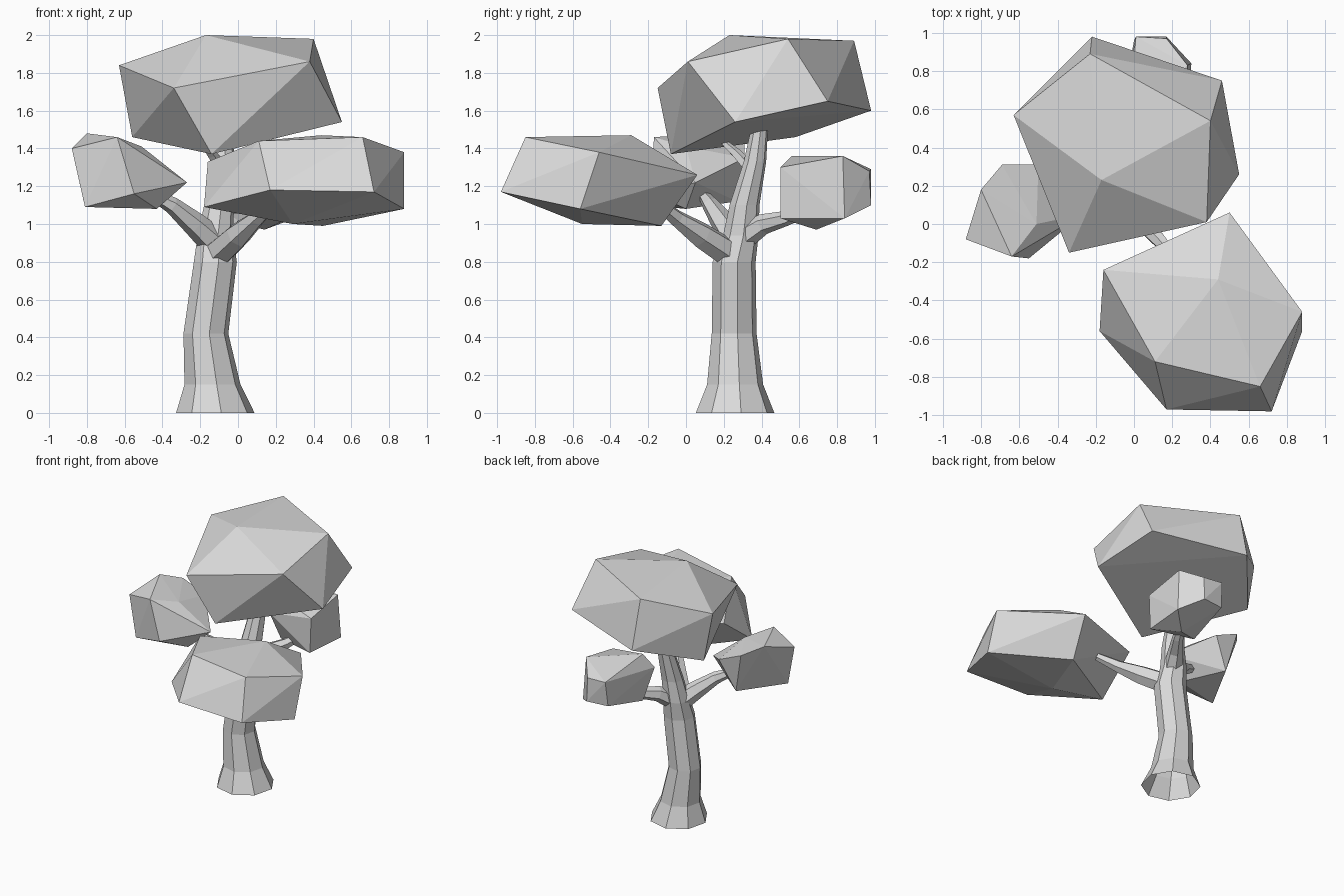
import bpy
import bmesh
from math import cos, sin, tau
from mathutils import Vector

default_cube = bpy.data.objects.get("Cube")
if default_cube:
    bpy.data.objects.remove(default_cube, do_unlink=True)

# One plain material for the whole tree
GREY = (0.7, 0.7, 0.7, 1.0)
grey = bpy.data.materials.new("light_grey")
grey.use_nodes = True
grey.diffuse_color = GREY
for node in grey.node_tree.nodes:
    if node.type == 'BSDF_PRINCIPLED':
        node.inputs["Base Color"].default_value = GREY


def finish(bm, name):
    """Turn a bmesh into a flat-shaded named object."""
    bmesh.ops.recalc_face_normals(bm, faces=bm.faces)
    mesh = bpy.data.meshes.new(name)
    bm.to_mesh(mesh)
    bm.free()
    mesh.materials.append(grey)
    obj = bpy.data.objects.new(name, mesh)
    bpy.context.collection.objects.link(obj)
    return obj


def limb(name, path, sides, level=False, cap_start=True):
    """Loft rings along (position, radius) stations; level keeps rings horizontal."""
    bm = bmesh.new()
    points = [Vector(position) for position, radius in path]
    rings = []
    for i, (position, radius) in enumerate(path):
        before, after = points[max(i - 1, 0)], points[min(i + 1, len(points) - 1)]
        up = Vector((0, 0, 1))
        turn = up.rotation_difference(up if level else after - before)
        ring = []
        for k in range(sides):
            angle = tau * k / sides + 0.15
            offset = Vector((cos(angle), sin(angle), 0)) * radius
            ring.append(bm.verts.new(points[i] + turn @ offset))
        rings.append(ring)
    for lower, upper in zip(rings, rings[1:]):
        for k in range(sides):
            n = (k + 1) % sides
            bm.faces.new((lower[k], lower[n], upper[n], upper[k]))
    bm.faces.new(rings[-1])
    if cap_start:
        bm.faces.new(rings[0])
    return finish(bm, name)


def foliage(name, corners):
    """Faceted leaf clump: the hull around a few corner points."""
    bm = bmesh.new()
    for corner in corners:
        bm.verts.new(corner)
    hull = bmesh.ops.convex_hull(bm, input=bm.verts)
    loose = [v for v in set(hull["geom_interior"] + hull["geom_unused"])
             if isinstance(v, bmesh.types.BMVert)]
    bmesh.ops.delete(bm, geom=loose, context='VERTS')
    bmesh.ops.dissolve_limit(bm, angle_limit=0.03, verts=bm.verts, edges=bm.edges)
    return finish(bm, name)


# Trunk with a flared, open foot, rising into the central stem
limb("trunk", [
    ((-0.12, 0.26, 0), 0.21),
    ((-0.135, 0.26, 0.15), 0.15),
    ((-0.17, 0.255, 0.42), 0.12),
    ((-0.12, 0.255, 0.8), 0.115),
    ((-0.12, 0.29, 0.94), 0.095),
    ((-0.1, 0.31, 1.1), 0.08),
    ((-0.08, 0.365, 1.33), 0.06),
    ((-0.07, 0.39, 1.51), 0.045),
], 8, level=True, cap_start=False)

# Side branches
limb("front_branch", [
    ((-0.12, 0.25, 0.83), 0.08),
    ((0.0, 0.08, 0.94), 0.07),
    ((0.1, -0.05, 1.03), 0.045),
    ((0.2, -0.16, 1.12), 0.03),
], 6)
limb("right_branch", [
    ((-0.12, 0.27, 0.9), 0.08),
    ((-0.23, 0.2, 1.0), 0.065),
    ((-0.35, 0.13, 1.1), 0.045),
    ((-0.48, 0.08, 1.17), 0.025),
], 6)
limb("back_branch", [
    ((-0.11, 0.29, 0.92), 0.07),
    ((-0.04, 0.41, 1.0), 0.055),
    ((0.04, 0.53, 1.03), 0.04),
    ((0.1, 0.64, 1.07), 0.03),
], 6)
limb("upper_twig", [
    ((-0.08, 0.35, 1.28), 0.035),
    ((-0.14, 0.27, 1.37), 0.028),
    ((-0.2, 0.18, 1.45), 0.015),
], 5)

# Leaf clumps
foliage("top_foliage", [
    (-0.34, -0.15, 1.72), (0.38, 0.01, 1.86), (-0.17, 0.23, 2),
    (0.4, 0.54, 1.98), (-0.23, 0.89, 1.97), (-0.63, 0.57, 1.84),
    (-0.22, 0.98, 1.6), (0.46, 0.75, 1.65), (0.55, 0.26, 1.54),
    (-0.14, -0.08, 1.37), (-0.56, 0.58, 1.46),
])
foliage("front_foliage", [
    (0.17, -0.97, 1.18), (0.72, -0.98, 1.17), (0.66, -0.85, 1.46),
    (0.11, -0.72, 1.44), (0.44, -0.29, 1.47), (0.88, -0.46, 1.38),
    (0.88, -0.56, 1.08), (0.5, 0.06, 1.26), (-0.16, -0.24, 1.33),
    (-0.18, -0.56, 1.09), (0.45, -0.13, 0.99), (0.29, -0.55, 1),
])
foliage("right_foliage", [
    (-0.88, -0.08, 1.4), (-0.8, 0.18, 1.48), (-0.64, -0.17, 1.46),
    (-0.51, 0, 1.41), (-0.69, 0.31, 1.43), (-0.5, 0.31, 1.35),
    (-0.27, 0.05, 1.22), (-0.55, -0.18, 1.16), (-0.81, -0.1, 1.09),
    (-0.43, 0, 1.08), (-0.62, 0.27, 1.12),
])
foliage("back_foliage", [
    (0.01, 0.98, 1.29), (0.17, 0.98, 1.1), (0, 0.96, 1.1),
    (0.17, 0.97, 1.28), (0.28, 0.83, 1.36), (0.3, 0.84, 1.03),
    (0.28, 0.5, 1.3), (0.27, 0.5, 1.03), (-0.08, 0.5, 1.25),
    (-0.02, 0.56, 1.36), (-0.05, 0.6, 1.02), (0.14, 0.69, 0.97),
])
